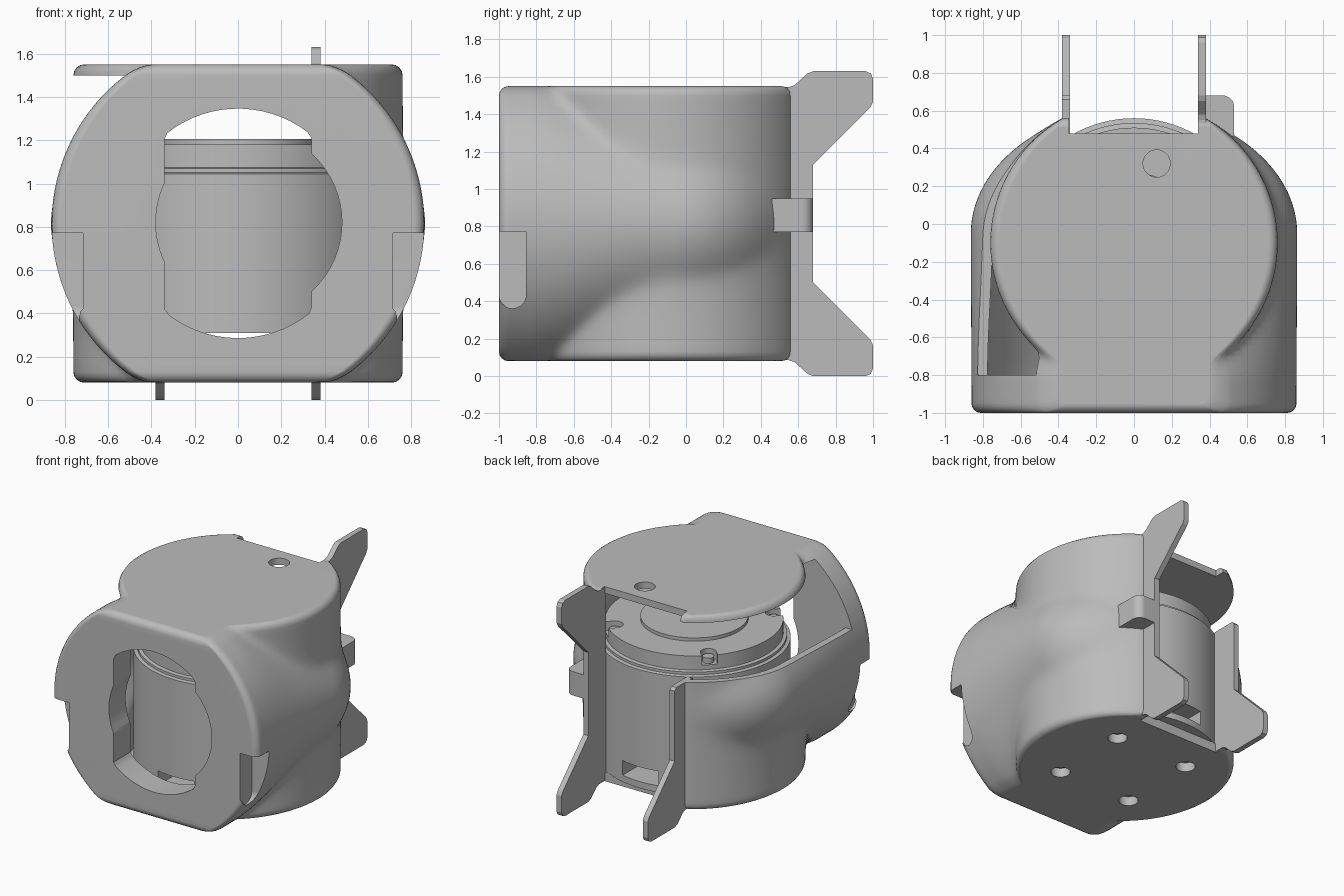
import bpy, bmesh, math

if "Cube" in bpy.data.objects:
    bpy.data.objects.remove(bpy.data.objects["Cube"])

CY, CZ = -0.1, 0.815          # barrel axis y, front disc centre z
grey = bpy.data.materials.new("plain_grey")
grey.diffuse_color = (0.5, 0.5, 0.5, 1)
grey.use_nodes = True
grey.node_tree.nodes["Principled BSDF"].inputs["Base Color"].default_value = grey.diffuse_color


def finish(name, bm):
    bmesh.ops.recalc_face_normals(bm, faces=bm.faces)
    me = bpy.data.meshes.new(name)
    bm.to_mesh(me)
    bm.free()
    ob = bpy.data.objects.new(name, me)
    bpy.context.collection.objects.link(ob)
    me.materials.append(grey)
    return ob


def prism(name, pts, axis, a, b):
    bm = bmesh.new()
    place = {"x": lambda p, t: (t, p[0], p[1]),
             "y": lambda p, t: (p[0], t, p[1]),
             "z": lambda p, t: (p[0], p[1], t)}[axis]
    lo = [bm.verts.new(place(p, a)) for p in pts]
    hi = [bm.verts.new(place(p, b)) for p in pts]
    bm.faces.new(lo)
    bm.faces.new(hi)
    n = len(pts)
    for i in range(n):
        j = (i + 1) % n
        bm.faces.new((lo[i], lo[j], hi[j], hi[i]))
    return finish(name, bm)


def box(name, x0, x1, y0, y1, z0, z1):
    return prism(name, [(x0, y0), (x1, y0), (x1, y1), (x0, y1)], "z", z0, z1)


def arc(cx, cy, r, a0=0, a1=360, n=64):
    return [(cx + r * math.cos(math.radians(a0 + (a1 - a0) * i / n)),
             cy + r * math.sin(math.radians(a0 + (a1 - a0) * i / n)))
            for i in range(n if a1 - a0 == 360 else n + 1)]


def cut(ob, cutter):
    m = ob.modifiers.new("cut", "BOOLEAN")
    m.operation, m.solver, m.object = "DIFFERENCE", "EXACT", cutter
    bpy.context.view_layer.objects.active = ob
    bpy.ops.object.modifier_apply(modifier=m.name)
    bpy.data.objects.remove(cutter)


def smooth(ob):
    bpy.ops.object.select_all(action="DESELECT")
    ob.select_set(True)
    bpy.context.view_layer.objects.active = ob
    bpy.ops.object.shade_smooth_by_angle(angle=math.radians(32))
    m = ob.modifiers.new("even_shading", "WEIGHTED_NORMAL")
    m.keep_sharp = True


def fillet(d, r):
    return 0 if d >= r or r == 0 else r - math.sqrt(max(r * r - (r - d) ** 2, 0))


def half_width(y, z, t):
    # vertical barrel blended with the horizontal bulge behind the front disc
    barrel = math.sqrt(max((0.76 - t) ** 2 - (y - CY) ** 2, 0))
    f = 1 - (max(y + 0.05, 0) / 0.65) ** 2
    u = min(max((y + 0.85) / 1.0, 0), 1)
    s = 1 + 0.5 * u * u * (3 - 2 * u)
    bulge = math.sqrt(max((0.86 - t) ** 2 * f - ((z - CZ) * s) ** 2, 0))
    return 0.5 * (barrel + bulge + math.sqrt((barrel - bulge) ** 2 + 0.0016))


def body(name, t, y0, y1, z0, z1, r):
    steps = [r * (1 - math.cos(math.radians(a))) for a in (0, 22.5, 45, 67.5, 90)] if r else [0]
    nz, ny = 40, 50
    zs = [z0 + d for d in steps] + [z0 + r + (z1 - z0 - 2 * r) * i / nz for i in range(1, nz)]
    zs += [z1 - d for d in reversed(steps)]
    bm = bmesh.new()
    rings = []
    for z in zs:
        e = fillet(min(z - z0, z1 - z), r)
        ya, yb = y0 + e, y1 - e
        ys = [ya + d for d in steps] + [ya + r + (yb - ya - r) * i / ny for i in range(1, ny + 1)]
        side = [(half_width(y, z, t) - e - fillet(y - ya, r), y) for y in ys]
        loop = side + [(-x, y) for x, y in reversed(side)]
        rings.append([bm.verts.new((x, y, z)) for x, y in loop])
    n = len(rings[0])
    for a, b in zip(rings, rings[1:]):
        for i in range(n):
            j = (i + 1) % n
            bm.faces.new((a[i], a[j], b[j], b[i]))
    bm.faces.new(rings[0])
    bm.faces.new(rings[-1])
    return finish(name, bm)


# Housing shell: outer body minus cavity
shell = body("housing_shell", 0, -1, 0.56, 0.08, 1.55, 0.05)
cut(shell, body("cavity", 0.05, -0.8, 0.6, 0.15, 1.5, 0))
cut(shell, box("back_opening", -0.345, 0.345, 0.48, 0.8, 0, 1.7))
cut(shell, box("left_window", -1.5, -0.3, -0.8, 0.9, 1.05, 1.5))

# Front opening: tall clipped circle plus offset round bulge
tall = [(max(-0.34, min(0.34, x)), z) for x, z in arc(0, 0.816, 0.53, 3, 363 - 5, 71)]
keep = [p for i, p in enumerate(tall)
        if abs(p[0]) < 0.34 or abs(tall[i - 1][0]) < 0.34 or abs(tall[(i + 1) % len(tall)][0]) < 0.34]
cut(shell, prism("front_hole", keep, "y", -1.2, -0.72))
cut(shell, prism("front_bulge", arc(0.05, 0.82, 0.43), "y", -1.21, -0.73))

# Side pockets in the front rim
pocket = [(-1.1, 0.772), (-0.855, 0.772)] + arc(-0.928, 0.435, 0.073, 0, -180, 16) + [(-1.1, 0.435)]
for s in (-1, 1):
    cut(shell, prism("pocket", pocket, "x", s * 0.715, s * 1.1))

# Lid hole and four floor screw holes
cut(shell, prism("lid_hole", arc(0.12, 0.32, 0.072, n=32), "z", 1.4, 1.7))
for sx in (-1, 1):
    for sy in (-1, 1):
        cut(shell, prism("floor_hole", arc(0.31 * sx, CY - 0.02 + 0.31 * sy, 0.068, n=32), "z", 0, 0.2))
smooth(shell)

# Rear fins with horns
lower = [(0.68, 0.5), (0.985, 0.195), (1.0, 0.165), (1.0, 0.04), (0.988, 0.012), (0.96, 0),
         (0.68, 0), (0.65, 0.012), (0.58, 0.075), (0.55, 0.085), (0.47, 0.085)]
upper = [(y, 1.63 - z) for y, z in reversed(lower)]
prism("right_fin", lower + upper, "x", 0.34, 0.382)
prism("left_fin", lower + [(0.47, 1.05), (0.66, 1.05), (0.68, 1.03)], "x", -0.382, -0.34)

# Side tab on the right fin
tab = prism("side_tab", [(0.36, 0.46), (0.53, 0.46)] + arc(0.47, 0.62, 0.06, 0, 90, 8) + [(0.36, 0.68)],
            "z", 0.77, 0.95)
smooth(tab)

# Motor can, cap ring and centre plate
prof = [(0.66, 0.15), (0.66, 1.045), (0.635, 1.05), (0.635, 1.07), (0.61, 1.075), (0.61, 1.18),
        (0.37, 1.18), (0.37, 1.205)]
bm = bmesh.new()
rings = [[bm.verts.new((x, y, z)) for x, y in arc(0, CY, r, n=96)] for r, z in prof]
for a, b in zip(rings, rings[1:]):
    for i in range(96):
        j = (i + 1) % 96
        bm.faces.new((a[i], a[j], b[j], b[i]))
bm.faces.new(rings[0])
bm.faces.new(rings[-1])
motor = finish("motor", bm)
cut(motor, box("cable_slot", -0.15, 0.15, -1, 1, 0.2, 0.31))

# Screw notches in the cap ring, each with a screw
for k in range(4):
    a = math.radians(45 + 90 * k)
    c, s = math.cos(a), math.sin(a)
    notch = [(0.7, -0.055), (0.7, 0.055)] + arc(0.55, 0, 0.055, 90, 270, 12)
    cut(motor, prism("notch", [(p * c - q * s, CY + p * s + q * c) for p, q in notch], "z", 1.11, 1.3))
    smooth(prism("cap_screw", arc(0.55 * c, CY + 0.55 * s, 0.04, n=20), "z", 1.1, 1.15))
smooth(motor)
